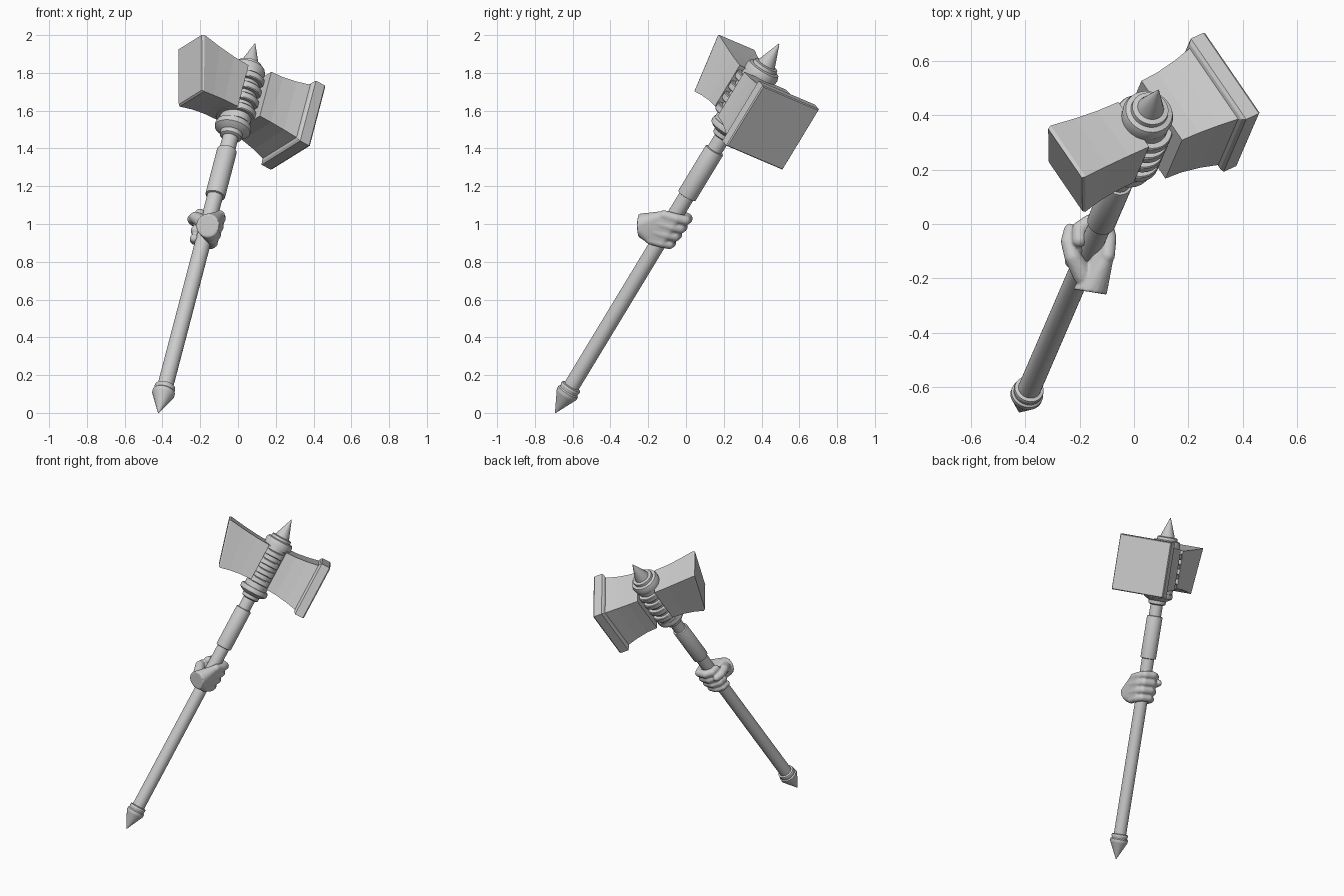
import bpy, bmesh, math
from mathutils import Vector, Matrix

if "Cube" in bpy.data.objects:
    bpy.data.objects.remove(bpy.data.objects["Cube"])

# Local frame: Z along the shaft from the butt tip, X along the hammer head
TIP = Vector((-0.422, -0.692, 0.0))
U = Vector((0.512, 1.185, 1.955)).normalized()
H = Vector((-0.533, 0.776, -0.333)).cross(U).normalized()
W = U.cross(H)
M = Matrix.Translation(TIP) @ Matrix((H, W, U)).transposed().to_4x4()


def add_object(name, bm, matrix, angle=None):
    bmesh.ops.recalc_face_normals(bm, faces=bm.faces)
    me = bpy.data.meshes.new(name)
    bm.to_mesh(me)
    bm.free()
    ob = bpy.data.objects.new(name, me)
    bpy.context.collection.objects.link(ob)
    ob.matrix_world = matrix
    if angle:
        bpy.ops.object.select_all(action='DESELECT')
        ob.select_set(True)
        bpy.context.view_layer.objects.active = ob
        bpy.ops.object.shade_smooth_by_angle(angle=math.radians(angle))
    return ob


def loft(name, rings, angle=None):
    bm = bmesh.new()
    loops = [[bm.verts.new(p) for p in ring] for ring in rings]
    n = len(loops[0])
    for a, b in zip(loops, loops[1:]):
        for i in range(n):
            j = (i + 1) % n
            bm.faces.new((a[i], a[j], b[j], b[i]))
    bm.faces.new(loops[0])
    bm.faces.new(loops[-1])
    return add_object(name, bm, M, angle)


def lathe(name, profile, sides=32, sy=1.0):
    rings = [[(r * math.cos(2 * math.pi * i / sides),
               sy * r * math.sin(2 * math.pi * i / sides), z) for i in range(sides)]
             for r, z in profile]
    return loft(name, rings, 30)


def block(name, sections, mid=2.004):
    # each section: x at top, x at bottom, half depth, half height
    return loft(name, [[(xb, -d, mid - h), (xb, d, mid - h), (xt, d, mid + h), (xt, -d, mid + h)]
                       for xt, xb, d, h in sections])


# Shaft, grip sleeve and butt
lathe("shaft", [(0.042, 0.12), (0.042, 1.80)])
lathe("grip_sleeve", [(0.042, 1.375), (0.052, 1.378), (0.053, 1.385), (0.053, 1.660),
                      (0.051, 1.667), (0.042, 1.67)])
lathe("butt_spike", [(0.002, 0.0), (0.057, 0.112), (0.060, 0.118), (0.060, 0.135), (0.053, 0.142),
                     (0.053, 0.15), (0.056, 0.157), (0.054, 0.168), (0.042, 0.172)])

# Collars and top spike
lathe("lower_collar", [(0.045, 1.745), (0.058, 1.752), (0.060, 1.775), (0.080, 1.785),
                       (0.096, 1.797), (0.098, 1.812), (0.094, 1.828), (0.075, 1.835), (0.075, 1.85)])
lathe("upper_collar", [(0.08, 2.12), (0.092, 2.13), (0.095, 2.165), (0.088, 2.185),
                       (0.070, 2.19), (0.068, 2.208), (0.05, 2.212)])
lathe("top_spike", [(0.05, 2.20), (0.049, 2.215), (0.002, 2.342)])

# Binding straps around the core
lathe("head_core", [(0.08, 1.83), (0.08, 2.14)], sy=1.2)
for i in range(4):
    z = 1.888 + i * 0.068
    lathe(f"binding_ring_{i + 1}", [(0.07, z - 0.020), (0.097, z - 0.019), (0.100, z - 0.014),
                                    (0.100, z + 0.014), (0.097, z + 0.019), (0.07, z + 0.020)], sy=1.2)

# Hammer head: slanted narrow side and broad striking side
block("slanted_head", [(-0.055, -0.055, 0.106, 0.130), (-0.15, -0.14, 0.107, 0.134),
                       (-0.25, -0.21, 0.112, 0.144), (-0.358, -0.276, 0.121, 0.158),
                       (-0.371, -0.287, 0.116, 0.152)])
block("striking_head", [(0.068, 0.068, 0.140, 0.140), (0.14, 0.14, 0.143, 0.143),
                        (0.22, 0.22, 0.153, 0.153), (0.30, 0.30, 0.168, 0.168)])
block("striking_cap", [(0.295, 0.295, 0.166, 0.166), (0.300, 0.300, 0.180, 0.180),
                       (0.310, 0.310, 0.191, 0.191), (0.367, 0.367, 0.191, 0.191),
                       (0.374, 0.374, 0.186, 0.186)])

# Gripping hand: hulls of spheres fused by a remesh
hand = bmesh.new()


def hull(balls, extra=()):
    part = bmesh.new()
    for c, r in balls:
        bmesh.ops.create_icosphere(part, subdivisions=2, radius=r, matrix=Matrix.Translation(c))
    for p in extra:
        part.verts.new(p)
    out = bmesh.ops.convex_hull(part, input=part.verts)
    junk = {v for v in out["geom_interior"] if isinstance(v, bmesh.types.BMVert)}
    bmesh.ops.delete(part, geom=list(junk), context='VERTS')
    bmesh.ops.recalc_face_normals(part, faces=part.faces)
    tmp = bpy.data.meshes.new("tmp")
    part.to_mesh(tmp)
    part.free()
    hand.from_mesh(tmp)
    bpy.data.meshes.remove(tmp)


S = (Vector((1, 0, 0)) - U * U.x).normalized()
K = U.cross(S)


def grip(s, k, t):
    return TIP + U * (1.172 + t + 0.3 * k) + S * s + K * k


# Four curled fingers
path = [(0.056, -0.05), (0.058, 0.015), (0.042, 0.060), (-0.018, 0.066), (-0.056, 0.035), (-0.054, -0.005)]
knuckles = []
for i in range(4):
    t = 0.078 - i * 0.052
    r = (0.028, 0.030, 0.029, 0.025)[i]
    pts = [(grip(s * (1 - 0.03 * i), k * (1 - 0.03 * i), t), r) for s, k in path]
    knuckles += pts[:2]
    for a, b in zip(pts, pts[1:]):
        hull([a, b])

# Palm running into the cut wrist
wrist = [Vector((-0.162 + 0.062 * math.cos(a), -0.250 - 0.010 * math.cos(a), 0.992 + 0.062 * math.sin(a)))
         for a in [2 * math.pi * i / 16 for i in range(16)]]
hull([(c, r * 0.85) for c, r in knuckles], wrist)

# Thumb folded over the fingers
thumb = [((-0.185, -0.19, 1.01), 0.040), ((-0.225, -0.12, 1.035), 0.032),
         ((-0.243, -0.065, 1.025), 0.027), ((-0.235, -0.02, 1.01), 0.023)]
for a, b in zip(thumb, thumb[1:]):
    hull([(Vector(a[0]), a[1]), (Vector(b[0]), b[1])])
ob = add_object("hand", hand, Matrix.Identity(4))
rm = ob.modifiers.new("fuse", 'REMESH')
rm.mode = 'VOXEL'
rm.voxel_size = 0.006
rm.use_smooth_shade = True
sm = ob.modifiers.new("soften", 'SMOOTH')
sm.factor = 0.5
sm.iterations = 3
